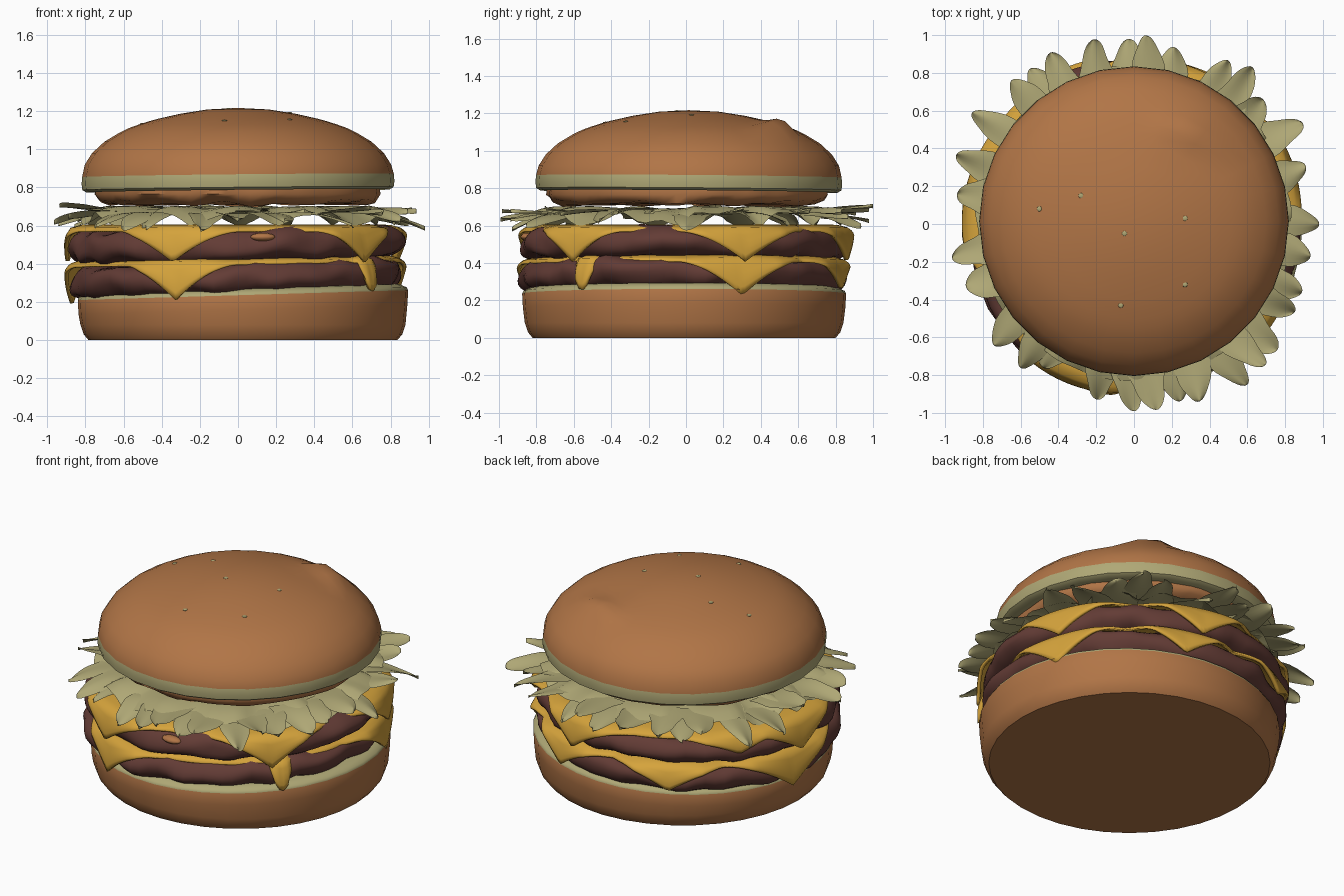
import bpy, bmesh, math, random
from mathutils import Vector, noise

if "Cube" in bpy.data.objects:
    bpy.data.objects.remove(bpy.data.objects["Cube"])

random.seed(4)


def material(name, rgb):
    m = bpy.data.materials.new(name)
    m.diffuse_color = (*rgb, 1)
    m.use_nodes = True
    m.node_tree.nodes["Principled BSDF"].inputs["Base Color"].default_value = m.diffuse_color
    return m


BUN = material("toasted bun brown", (0.44, 0.178, 0.062))
CREAM = material("pale leaf cream", (0.43, 0.39, 0.18))
CHEESE = material("cheese yellow", (0.67, 0.37, 0.045))
MEAT = material("meat brown", (0.125, 0.045, 0.036))


def surface(name, rows, cols, point, mats, pick=None, closed=True, angle=50):
    """Skin a grid of points; point(i, j) gives the position."""
    bm = bmesh.new()
    g = [[bm.verts.new(point(i, j)) for j in range(cols)] for i in range(rows)]
    for i in range(rows - 1):
        for j in range(cols if closed else cols - 1):
            k = (j + 1) % cols
            f = bm.faces.new((g[i][j], g[i][k], g[i + 1][k], g[i + 1][j]))
            f.material_index = pick(i) if pick else 0
    bmesh.ops.remove_doubles(bm, verts=bm.verts, dist=0.0005)
    me = bpy.data.meshes.new(name)
    bm.to_mesh(me)
    bm.free()
    ob = bpy.data.objects.new(name, me)
    bpy.context.collection.objects.link(ob)
    for m in mats:
        me.materials.append(m)
    bpy.ops.object.select_all(action='DESELECT')
    ob.select_set(True)
    bpy.context.view_layer.objects.active = ob
    bpy.ops.object.shade_smooth_by_angle(angle=math.radians(angle))
    return ob


def lathe(name, profile, cols, mats, pick=None, centre=(0, 0), warp=None):
    """Revolve a profile listed from bottom centre to top centre."""
    def point(i, j):
        r, z = profile[i]
        a = math.tau * j / cols
        p = Vector((centre[0] + r * math.cos(a), centre[1] + r * math.sin(a), z))
        return warp(p, r, a) if warp else p
    return surface(name, len(profile), cols, point, mats, pick)


# bottom bun: brown body, cream cut face, top leaning up to the right
def lean_bun(p, r, a):
    if p.z > 0.15:
        p.z += 0.03 * p.x
    return p


lathe("bottom_bun", [(0, 0), (0.81, 0), (0.835, 0.03), (0.852, 0.08), (0.862, 0.16),
                     (0.866, 0.235), (0.858, 0.25), (0.82, 0.268), (0.6, 0.278), (0, 0.278)],
      36, [BUN, CREAM], lambda i: 1 if i >= 5 else 0, (0.026, -0.01), lean_bun)


# two lumpy patties
def patty(name, z, half, tilt, seed):
    prof = [(0, z - half)]
    for k in range(13):
        t = -math.pi / 2 + math.pi * k / 12
        prof.append((0.75 + 0.122 * max(0, math.cos(t)) ** 0.8, z + half * math.sin(t)))
    prof.append((0, z + half))

    def lumps(p, r, a):
        if r > 0.5:
            n = noise.noise(Vector((p.x * 5, p.y * 5, p.z * 7 + seed)))
            p.x *= 1 + 0.04 * n
            p.y *= 1 + 0.04 * n
            p.z += 0.03 * noise.noise(Vector((p.x * 6, p.y * 6, seed + 9)))
        p.z += tilt * p.x
        return p
    lathe(name, prof, 96, [MEAT], None, (-0.012, -0.01), lumps)


patty("lower_patty", 0.325, 0.083, 0.035, 1)
patty("upper_patty", 0.497, 0.083, 0.025, 5)


# cheese slices with melted corners: (angle, half width, depth)
def cheese(name, z, tilt, corners):
    cols = 240

    def point(i, j):
        a = math.tau * j / cols
        depth, out = 0.012, 0.0
        for ang, half, d in corners:
            off = abs((math.degrees(a) - ang + 180) % 360 - 180) / half / 1.7
            if off < 1:
                fall = (1 - off * off) ** 0.7 if half < 5 else (1 - off) ** 1.6
                depth = max(depth, 0.012 + (d + 0.02) * fall)
            if off < 1.3:
                out = max(out, min(1, (1.3 - off) * 1.6))
        edge = 0.815 + 0.045 * out + 0.008 * math.sin(5 * a + z * 9)
        inner = [(0.3, 0), (0.7, 0), (edge - 0.05, -0.003), (edge, -0.016)]
        if i < 4:
            r, dz = inner[i]
        else:
            t = (i - 3) / 5
            r = edge + (0.006 + 0.024 * out) * math.sin(t * math.pi * 0.6)
            dz = -0.016 - t * depth
        x, y = r * math.cos(a) - 0.005, r * math.sin(a) - 0.005
        return Vector((x, y, z + dz + tilt * x))
    ob = surface(name, 9, cols, point, [CHEESE], angle=60)
    s = ob.modifiers.new("thickness", 'SOLIDIFY')
    s.thickness = 0.02
    s.offset = 0


cheese("lower_cheese", 0.424, 0.015, [(-111, 12, 0.16), (-38, 2.3, 0.13), (20, 13, 0.16),
                                      (70, 11, 0.12), (118, 11, 0.10), (168, 15, 0.17)])
cheese("upper_cheese", 0.597, 0.0, [(-112, 13, 0.14), (-42, 11, 0.14), (21, 13, 0.14),
                                    (77, 12, 0.14), (145, 11, 0.07), (172, 14, 0.14)])


# small flat spots
def blob(name, loc, size, mat):
    bpy.ops.mesh.primitive_uv_sphere_add(segments=12, ring_count=8, location=loc)
    ob = bpy.context.object
    ob.name = name
    ob.scale = size
    ob.data.materials.append(mat)
    bpy.ops.object.shade_smooth()


blob("sauce_spot", (0.13, -0.85, 0.54), (0.065, 0.035, 0.022), BUN)


# lettuce: wavy centre sheet
def sheet(i, j):
    a = math.tau * j / 120
    r = (0.35, 0.6, 0.70, 0.77, 0.83)[i]
    wave = noise.noise(Vector((math.cos(a) * 4, math.sin(a) * 4, 2)))
    r += (i / 4) * 0.03 * wave
    z = (0.69, 0.695, 0.685, 0.665, 0.635)[i] + i * 0.009 * math.sin(11 * a + 3 * wave)
    return Vector((r * math.cos(a), r * math.sin(a), z))


surface("lettuce_sheet", 5, 120, sheet, [CREAM], angle=70)


# lettuce leaf lobes: (angle, tip radius)
LOBES = [(2, .98), (17, .96), (33, 1.04), (42, .95), (51, 1.04), (60, 1.0), (75, .96), (84, 1.0),
         (92, .98), (105, 1.0), (117, 1.01), (123, .99), (130, 1.0), (144, 1.04), (159, 1.01),
         (169, .95), (189, .98), (202, .95), (218, .98), (230, .97), (238, .9), (257, .95),
         (267, .99), (274, .99), (285, .97), (293, 1.0), (303, 1.04), (310, 1.02), (317, 1.01),
         (329, .97), (337, .96), (351, .95)]


def leaf(k, ang, tip):
    a = math.radians(ang)
    out, side = Vector((math.cos(a), math.sin(a), 0)), Vector((-math.sin(a), math.cos(a), 0))
    width = random.uniform(0.085, 0.11)
    droop = random.uniform(-0.09, 0.03)
    twist = random.uniform(-0.4, 0.4)
    bend = random.uniform(-0.05, 0.05)
    base = random.uniform(0.66, 0.69)

    def point(i, j):
        t, s = math.sin(i / 12 * math.pi / 2), j / 4 - 1
        r = 0.66 + (tip - 0.66) * t
        w = width * math.sqrt(max(0.0, 1 - t ** 5)) * (1.25 - 0.6 * t)
        w *= 1 + 0.06 * math.sin(t * 12 + k)
        z = base + droop * t * t + twist * s * w * t + 0.012 * math.cos(s * 2.5 + k) * t
        return out * r + side * (s * w + bend * t * t) + Vector((0, 0, z))
    surface(f"lettuce_leaf_{k}", 13, 9, point, [CREAM], closed=False, angle=70)


for k, (ang, tip) in enumerate(LOBES):
    leaf(k, ang, tip)


# lumpy sauce layer under the top bun
def drips(p, r, a):
    if r > 0.4:
        n = noise.noise(Vector((p.x * 6, p.y * 6, 3)))
        p.x *= 1 + 0.03 * n
        p.y *= 1 + 0.03 * n
        if p.z < 0.75:
            p.z += 0.03 * n
    return p


lathe("sauce_layer", [(0, 0.72), (0.55, 0.715), (0.68, 0.715), (0.73, 0.735), (0.75, 0.765),
                      (0.745, 0.80), (0, 0.80)], 72, [BUN], None, (0, 0.01), drips)


# top bun: cream rim, brown dome with one ridge
def dome(p, r, a):
    if p.z < 0.9:
        p.z += 0.01 * p.x - 0.008 * p.y
    u, v = p.x - 0.30, p.y - 0.50
    if p.z > 0.95:
        p.z += 0.065 * math.exp(-u * u / 0.014 - v * v / 0.006)
    return p


DOME = [(0.817, 0.863), (0.803, 0.92), (0.765, 0.98), (0.70, 1.04), (0.62, 1.088),
        (0.57, 1.112), (0.52, 1.13), (0.47, 1.146), (0.42, 1.16), (0.3, 1.187),
        (0.16, 1.209), (0, 1.217)]
lathe("top_bun", [(0, 0.79), (0.74, 0.785), (0.795, 0.782), (0.816, 0.795), (0.82, 0.825)] + DOME,
      28, [BUN, CREAM], lambda i: 1 if 1 <= i <= 4 else 0, (0, 0.015), dome)

# tiny pale specks nearly flush with the dome
for x, y in [(-.5, .08), (-.28, .15), (-.05, -.05), (.27, .03), (.27, -.32), (-.07, -.43)]:
    r = math.hypot(x, y - 0.015)
    for (r1, z1), (r0, z0) in zip(DOME, DOME[1:]):
        if r0 <= r <= r1:
            z = z0 + (z1 - z0) * (r - r0) / (r1 - r0)
            blob("bun_speck", (x, y, z - 0.001), (0.014, 0.014, 0.005), CREAM)
